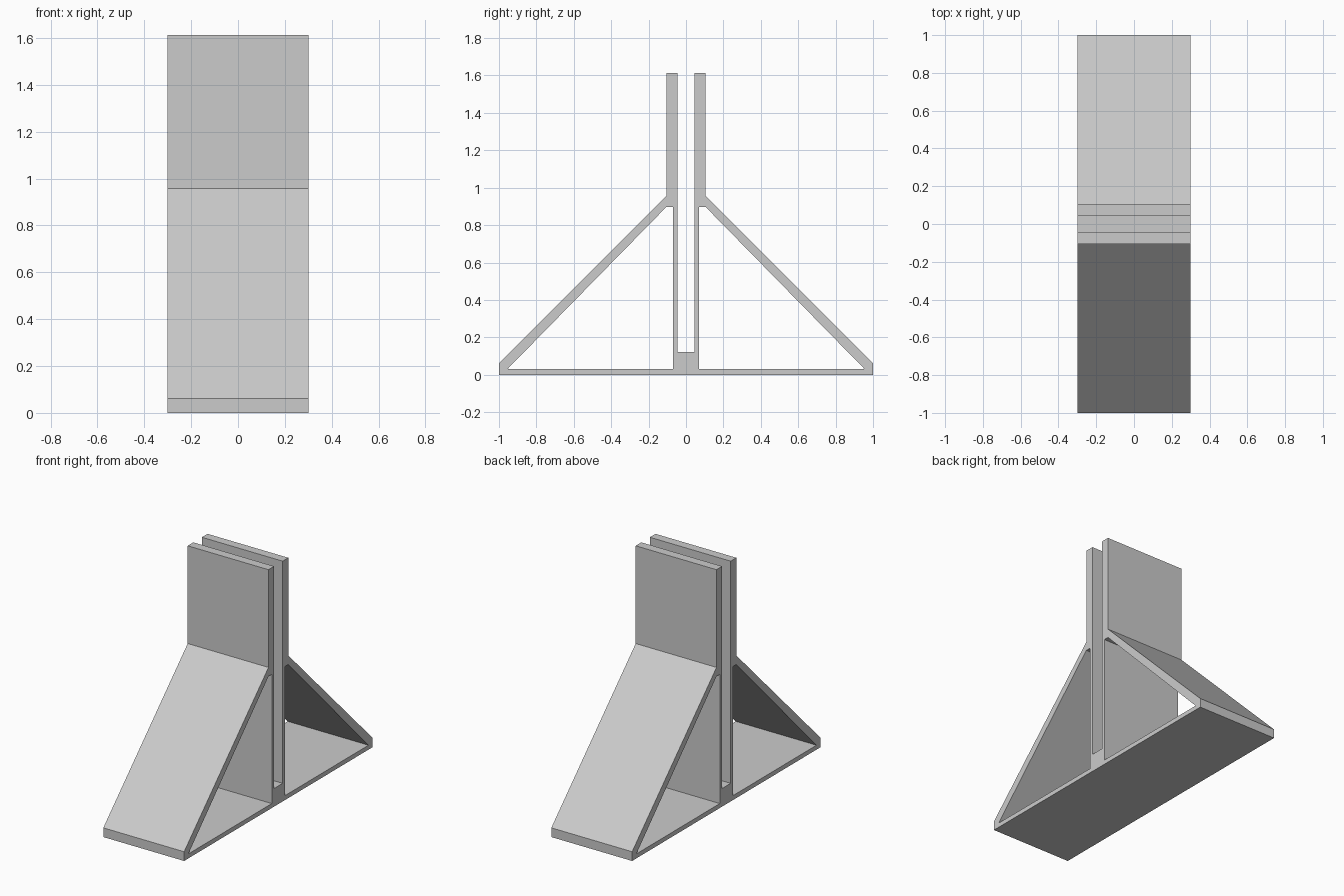
import bpy
from math import radians

HALF_WIDTH = 0.3

cube = bpy.data.objects.get("Cube")
if cube:
    bpy.data.objects.remove(cube, do_unlink=True)

# Single plain grey
grey = bpy.data.materials.new("light grey")
grey.use_nodes = True
colour = (0.6, 0.6, 0.6, 1)
grey.diffuse_color = colour
grey.node_tree.nodes["Principled BSDF"].inputs["Base Color"].default_value = colour


def mirrored(points):
    return [(-y, z) for y, z in reversed(points)]


def add_loop(curve, points):
    spline = curve.splines.new("POLY")
    spline.points.add(len(points) - 1)
    for point, (y, z) in zip(spline.points, points):
        point.co = (y, z, 0, 1)
    spline.use_cyclic_u = True


# Back half of the side outline: foot, sloped brace, upright plate, slot
half_outline = [(1, 0), (1, 0.062), (0.105, 0.957), (0.105, 1.613),
                (0.045, 1.613), (0.045, 0.122)]
# Triangular opening between base, brace and upright
opening = [(0.07, 0.03), (0.955, 0.03), (0.105, 0.897), (0.07, 0.897)]

profile = bpy.data.curves.new("slotted_stand", "CURVE")
profile.dimensions = "2D"
profile.fill_mode = "BOTH"
profile.extrude = HALF_WIDTH
add_loop(profile, half_outline + mirrored(half_outline))
add_loop(profile, opening)
add_loop(profile, mirrored(opening))

# Turn the profile upright and extrude it across the width
stand = bpy.data.objects.new("slotted_stand", profile)
bpy.context.collection.objects.link(stand)
stand.rotation_euler = (radians(90), 0, radians(90))
profile.materials.append(grey)

# Convert to a clean flat-shaded mesh
bpy.ops.object.select_all(action="DESELECT")
stand.select_set(True)
bpy.context.view_layer.objects.active = stand
bpy.ops.object.convert(target="MESH")
bpy.ops.object.transform_apply(location=False, rotation=True, scale=False)
bpy.ops.object.mode_set(mode="EDIT")
bpy.ops.mesh.select_all(action="SELECT")
bpy.ops.mesh.remove_doubles(threshold=0.0005)
bpy.ops.mesh.normals_make_consistent(inside=False)
bpy.ops.object.mode_set(mode="OBJECT")
bpy.ops.object.shade_flat()
